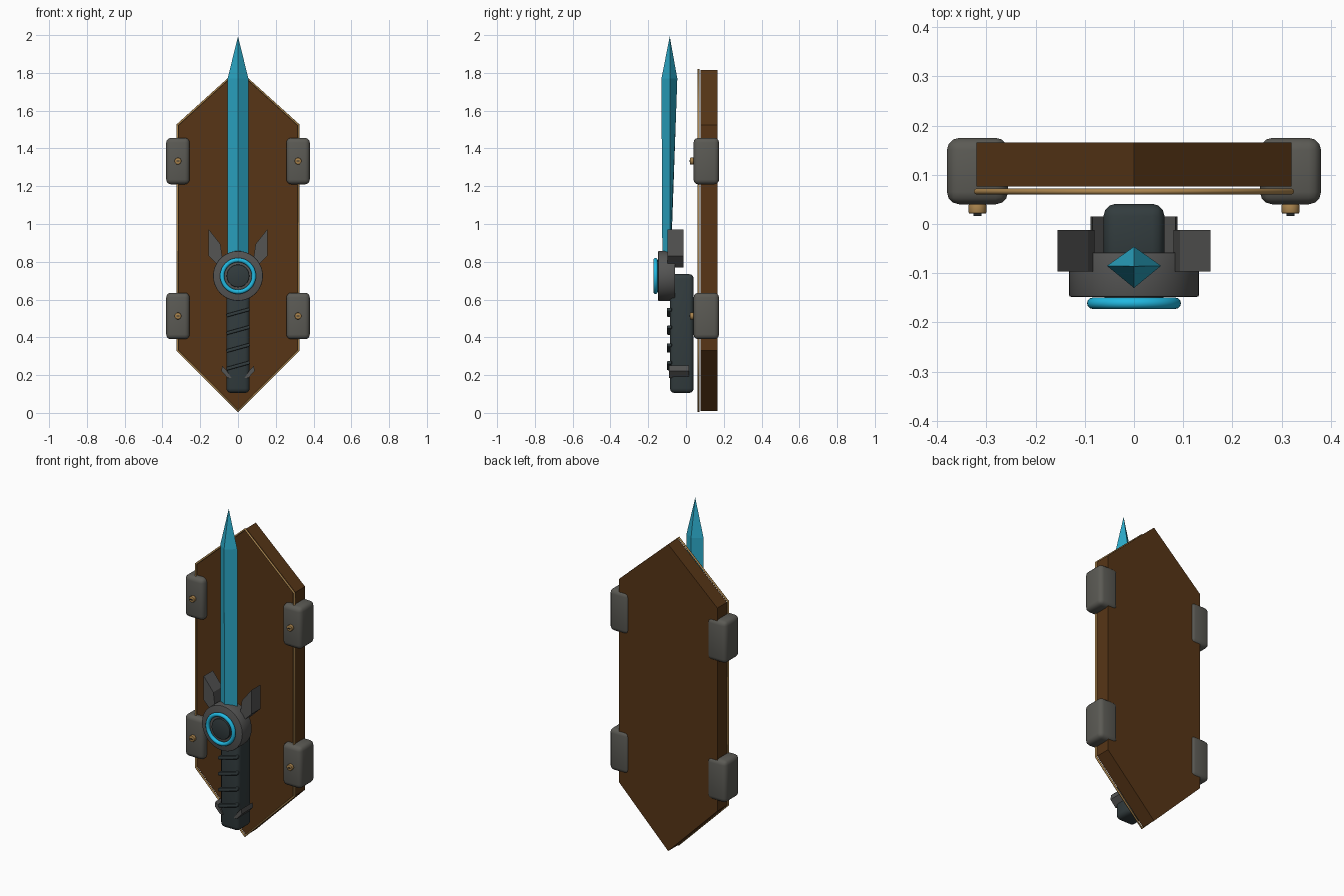
import bpy, bmesh, math
from mathutils import Vector

if "Cube" in bpy.data.objects:
    bpy.data.objects.remove(bpy.data.objects["Cube"])


def mat(name, r, g, b):
    m = bpy.data.materials.new(name)
    m.diffuse_color = (r, g, b, 1)
    m.use_nodes = True
    m.node_tree.nodes["Principled BSDF"].inputs["Base Color"].default_value = m.diffuse_color
    return m


WOOD = mat("brown wood", 0.095, 0.036, 0.008)
BRASS = mat("brass", 0.40, 0.23, 0.075)
BRACKET = mat("bracket grey", 0.105, 0.103, 0.09)
STEEL = mat("guard grey", 0.09, 0.09, 0.088)
DARK = mat("dark grip", 0.032, 0.045, 0.048)
BLACK = mat("near black", 0.017, 0.02, 0.022)
BLADE = mat("blue blade", 0.025, 0.40, 0.58)
GLOW = mat("bright blue ring", 0.015, 0.48, 0.75)


def finish(ob, name, material, bevel=0, segments=3, smooth=False):
    ob.name = name
    ob.data.materials.append(material)
    if bevel:
        b = ob.modifiers.new("bevel", 'BEVEL')
        b.width, b.segments = bevel, segments
    if smooth:
        bpy.ops.object.select_all(action='DESELECT')
        ob.select_set(True)
        bpy.context.view_layer.objects.active = ob
        if bevel:
            bpy.ops.object.modifier_apply(modifier="bevel")
        bpy.ops.object.shade_smooth_by_angle(angle=math.radians(40))
    return ob


def box(name, lo, hi, material, bevel=0, tilt=0, smooth=False):
    lo, hi = Vector(lo), Vector(hi)
    bpy.ops.mesh.primitive_cube_add(size=1, location=(lo + hi) / 2)
    ob = bpy.context.object
    for v in ob.data.vertices:
        v.co = v.co * (hi - lo)
    ob.rotation_euler.y = tilt
    return finish(ob, name, material, bevel, 3, smooth)


def disc(name, x, z, r, y0, y1, material, sides=48, bevel=0):
    bpy.ops.mesh.primitive_cylinder_add(vertices=sides, radius=r, depth=y1 - y0,
                                        location=(x, (y0 + y1) / 2, z),
                                        rotation=(math.pi / 2, 0, 0))
    return finish(bpy.context.object, name, material, bevel, 2, True)


def mesh_object(name, bm, material):
    bmesh.ops.recalc_face_normals(bm, faces=bm.faces)
    me = bpy.data.meshes.new(name)
    bm.to_mesh(me)
    bm.free()
    ob = bpy.data.objects.new(name, me)
    bpy.context.collection.objects.link(ob)
    return finish(ob, name, material)


def slab(name, pts, y0, y1, material):
    """Extrude an x-z outline from y0 to y1."""
    bm = bmesh.new()
    face = bm.faces.new([bm.verts.new((x, y0, z)) for x, z in pts])
    new = bmesh.ops.extrude_face_region(bm, geom=[face])["geom"]
    bmesh.ops.translate(bm, vec=(0, y1 - y0, 0),
                        verts=[v for v in new if isinstance(v, bmesh.types.BMVert)])
    return mesh_object(name, bm, material)


# Display board
outline = [(0, 0.01), (0.32, 0.33), (0.32, 1.525), (0, 1.815), (-0.32, 1.525), (-0.32, 0.33)]
slab("board", outline, 0.076, 0.166, WOOD)

# Thin brass trim floating just in front of the board edge
curve = bpy.data.curves.new("trim", 'CURVE')
curve.dimensions = '3D'
curve.bevel_depth = 0.006
curve.bevel_resolution = 2
spline = curve.splines.new('POLY')
spline.points.add(len(outline) - 1)
for p, (x, z) in zip(spline.points, outline):
    p.co = (x, 0.066, z, 1)
spline.use_cyclic_u = True
trim = bpy.data.objects.new("trim", curve)
bpy.context.collection.objects.link(trim)
finish(trim, "trim", BRASS)

# Corner brackets with slotted screws
for sx in (-0.318, 0.318):
    for z in (0.513, 1.333):
        box("bracket", (sx - 0.062, 0.04, z - 0.123), (sx + 0.062, 0.175, z + 0.123),
            BRACKET, 0.025, smooth=True)
        disc("screw", sx, z, 0.018, 0.021, 0.041, BRASS, 24, 0.003)
        box("screw_slot", (sx - 0.008, 0.016, z - 0.002), (sx + 0.008, 0.022, z + 0.002), BLACK)

# Blade: diamond section whose back ridge flattens toward the guard
bm = bmesh.new()
rings = []
for z, front, back in ((0.78, -0.125, -0.081), (1.77, -0.13, -0.046)):
    rings.append([bm.verts.new(c) for c in
                  ((0, front, z), (0.055, -0.085, z), (0, back, z), (-0.055, -0.085, z))])
tip = bm.verts.new((0, -0.086, 1.993))
for i in range(4):
    j = (i + 1) % 4
    bm.faces.new((rings[0][i], rings[0][j], rings[1][j], rings[1][i]))
    bm.faces.new((rings[1][i], rings[1][j], tip))
bm.faces.new(rings[0])
mesh_object("blade", bm, BLADE)

# Round guard, glowing ring and hub
disc("guard", 0, 0.725, 0.132, -0.148, -0.058, STEEL, 48, 0.004)
bpy.ops.mesh.primitive_torus_add(major_segments=48, minor_segments=12,
                                 major_radius=0.084, minor_radius=0.0115,
                                 location=(0, -0.161, 0.725), rotation=(math.pi / 2, 0, 0))
finish(bpy.context.object, "guard_ring", GLOW, smooth=True)
disc("guard_hub", 0, 0.725, 0.06, -0.162, -0.14, DARK, 40, 0.004)

# Mirrored guard fins and pommel prongs
for s in (-1, 1):
    fin = [(0.155, 0.972), (0.093, 0.893), (0.08, 0.80), (0.095, 0.77), (0.155, 0.83)]
    slab("guard_fin", [(s * x, z) for x, z in fin], -0.097, -0.012, STEEL)
    prong = [(0.035, 0.185), (0.055, 0.185), (0.088, 0.222), (0.084, 0.25), (0.058, 0.222)]
    slab("pommel_prong", [(s * x, z) for x, z in prong], -0.09, 0.015, STEEL)

# Grip with slanted ribs
box("grip", (-0.062, -0.085, 0.105), (0.062, 0.041, 0.735), DARK, 0.025, smooth=True)
for i in range(4):
    z = 0.25 + i * 0.094
    box("grip_rib", (-0.064, -0.101, z - 0.009), (0.064, -0.075, z + 0.009),
        DARK, 0.005, tilt=-0.27, smooth=True)
